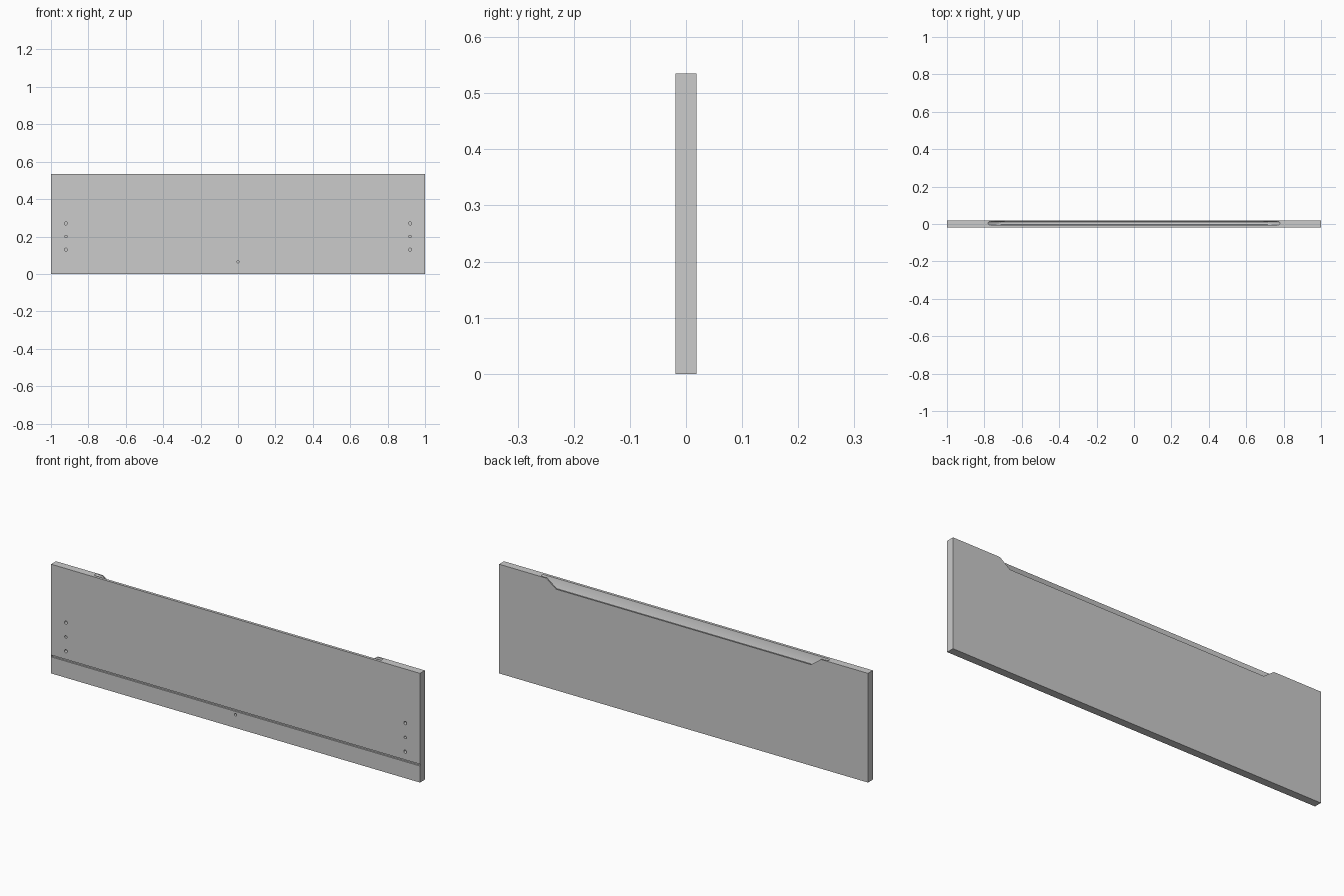
import bpy, bmesh
from math import cos, sin, pi
from mathutils import Matrix

if "Cube" in bpy.data.objects:
    bpy.data.objects.remove(bpy.data.objects["Cube"])

W, T, H = 1.0, 0.019, 0.535      # half width, half thickness, height


def make(name, bm):
    bmesh.ops.recalc_face_normals(bm, faces=bm.faces)
    me = bpy.data.meshes.new(name)
    bm.to_mesh(me)
    bm.free()
    ob = bpy.data.objects.new(name, me)
    bpy.context.collection.objects.link(ob)
    return ob


def box(name, x, y0, y1, z0, z1):
    bm = bmesh.new()
    bmesh.ops.create_cube(bm, size=1)
    for v in bm.verts:
        v.co = (v.co.x * 2 * x, y0 + (v.co.y + .5) * (y1 - y0), z0 + (v.co.z + .5) * (z1 - z0))
    return make(name, bm)


def loft(name, rings):
    bm = bmesh.new()
    loops = [[bm.verts.new(p) for p in r] for r in rings]
    for a, b in zip(loops, loops[1:]):
        for i in range(len(a)):
            j = (i + 1) % len(a)
            bm.faces.new((a[i], a[j], b[j], b[i]))
    bm.faces.new(loops[0])
    bm.faces.new(loops[-1])
    return make(name, bm)


def stadium(half, yc, r, z, n=8):
    # rounded slot outline in plan
    pts = []
    for s in (1, -1):
        for i in range(n + 1):
            a = -pi / 2 + pi * i / n
            pts.append((s * (half - r + r * cos(a)), yc + s * r * sin(a), z))
    return pts


def hole(x, z, r, depth=0.018):
    bm = bmesh.new()
    bmesh.ops.create_cone(bm, cap_ends=True, segments=16, radius1=r, radius2=r, depth=2 * depth,
                          matrix=Matrix.Translation((x, -T, z)) @ Matrix.Rotation(pi / 2, 4, 'X'))
    return make("hole_cutter", bm)


def cut(target, cutter):
    m = target.modifiers.new("cut", 'BOOLEAN')
    m.operation, m.solver, m.object = 'DIFFERENCE', 'EXACT', cutter
    bpy.context.view_layer.objects.active = target
    bpy.ops.object.modifier_apply(modifier=m.name)
    bpy.data.objects.remove(cutter)


# main board
panel = box("drawer_front", W, -T, T, 0, H)

# finger pull: sloped notch open to the back
slope = (0.745 - 0.69) / 0.04
profile = [(-0.69, 0.495), (0.69, 0.495), (0.745 + slope * .02, H + .02), (-0.745 - slope * .02, H + .02)]
cut(panel, loft("notch_cutter", [[(x, y, z) for x, z in profile] for y in (0.004, T + .02)]))

# finger pull: round-ended channel behind the front lip
cut(panel, loft("channel_cutter", [stadium(0.715, 0.004, 0.007, 0.487),
                                   stadium(0.725, 0.004, 0.0095, 0.492),
                                   stadium(0.78, 0.004, 0.0095, H),
                                   stadium(0.78, 0.004, 0.0095, H + .02)]))

# narrow groove along the front, closed at both ends
cut(panel, box("groove_cutter", W - .001, -T - .01, -T + .008, 0.081, 0.090))

# fixing holes in the front
for side in (-1, 1):
    for z, r in ((0.13, 0.008), (0.20, 0.0065), (0.27, 0.008)):
        cut(panel, hole(side * 0.92, z, r))
cut(panel, hole(0, 0.065, 0.0065))

bpy.ops.object.select_all(action='DESELECT')
panel.select_set(True)
bpy.context.view_layer.objects.active = panel
bpy.ops.object.shade_smooth_by_angle()
